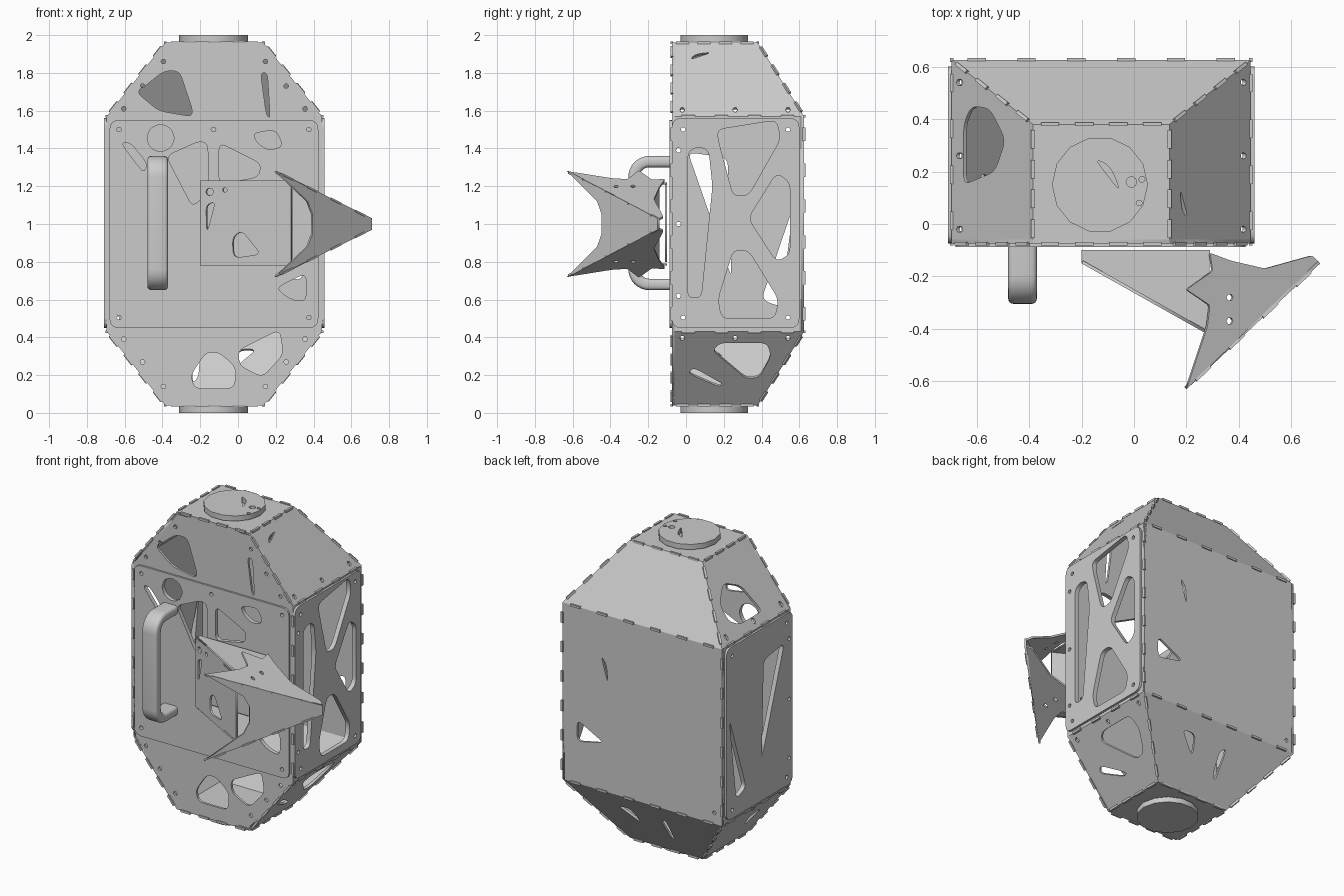
import bpy, bmesh, math
from mathutils import Vector, Matrix

if "Cube" in bpy.data.objects:
    bpy.data.objects.remove(bpy.data.objects["Cube"])

CX, FY, BY, T = -0.125, -0.075, 0.625, 0.015
V = Vector


def wide(sx, y, sz):
    return V((CX + sx * 0.57, y, 1 + sz * 0.57))


def narrow(sx, y, sz):
    return V((CX + sx * 0.26, y, 1 + sz * 0.96))


def rounded(pts, r):
    # replace every corner by a short curve
    if r <= 0:
        return [V(p) for p in pts]
    out, n = [], len(pts)
    for i in range(n):
        a, b, c = V(pts[i - 1]), V(pts[i]), V(pts[(i + 1) % n])
        p = b + (a - b).normalized() * min(r, (a - b).length * 0.4)
        q = b + (c - b).normalized() * min(r, (c - b).length * 0.4)
        for k in range(5):
            t = k / 4
            out.append(p * (1 - t) ** 2 + b * 2 * t * (1 - t) + q * t * t)
    return out


def disc(x, y, r=0.013, n=6):
    return [(x + r * math.cos(2 * math.pi * i / n), y + r * math.sin(2 * math.pi * i / n)) for i in range(n)]


def lift(p, drop, o, n):
    # put a 2D point from one of the views back on a plane
    c = list(p)
    c.insert(drop, 0.0)
    c = V(c)
    c[drop] = n.dot(o - c) / n[drop]
    return c


def plate(name, pts, drop=1, holes=(), bolts=(), r=0.0, t=T, centre=(CX, 0.2, 1)):
    # flat sheet with cut-outs, thickness going towards the centre
    pts = [V(p) for p in pts]
    u = (pts[1] - pts[0]).normalized()
    n = u.cross(pts[2] - pts[0]).normalized()
    if n.dot(V(centre) - pts[0]) > 0:
        n.negate()
    m = Matrix((u, n.cross(u), n)).transposed().to_4x4()
    m.translation = pts[0]
    inv = m.inverted()
    loops = [rounded(pts, r)]
    loops += [rounded([lift(p, drop, pts[0], n) for p in h], 0.04) for h in holes]
    loops += [[lift(p, drop, pts[0], n) for p in disc(*b)] for b in bolts]
    cu = bpy.data.curves.new(name, 'CURVE')
    cu.dimensions, cu.fill_mode, cu.extrude = '2D', 'BOTH', t / 2
    for lp in loops:
        s = cu.splines.new('POLY')
        s.points.add(len(lp) - 1)
        for sp, p in zip(s.points, lp):
            q = inv @ p
            sp.co = (q.x, q.y, 0, 1)
        s.use_cyclic_u = True
    tmp = bpy.data.objects.new(name + "_outline", cu)
    me = bpy.data.meshes.new_from_object(tmp)
    bpy.data.objects.remove(tmp)
    me.transform(m @ Matrix.Translation((0, 0, -t / 2)))
    ob = bpy.data.objects.new(name, me)
    bpy.context.collection.objects.link(ob)
    return ob


def tabs(name, edges, n, size=(0.07, 0.014, 0.014)):
    # finger joints along the seams
    bm = bmesh.new()
    for a, b in edges:
        a, b = V(a), V(b)
        rot = (b - a).to_track_quat('X', 'Z').to_matrix().to_4x4()
        for i in range(n):
            pos = a.lerp(b, (i + 0.5) / n)
            bmesh.ops.create_cube(bm, size=1, matrix=Matrix.Translation(pos) @ rot @ Matrix.Diagonal((*size, 1)))
    me = bpy.data.meshes.new(name)
    bm.to_mesh(me)
    bm.free()
    bpy.context.collection.objects.link(bpy.data.objects.new(name, me))


# front: octagonal sheet plus raised rounded panel
front_mid = [disc(-0.41, 1.455, 0.075, 8),
             [(0.08, 1.48), (0.2, 1.5), (0.24, 1.41), (0.16, 1.39), (0.1, 1.43)],
             [(-0.62, 1.43), (-0.57, 1.43), (-0.48, 1.32), (-0.5, 1.27)],
             [(-0.38, 1.36), (-0.2, 1.44), (-0.16, 1.42), (-0.16, 1.17), (-0.24, 1.09)],
             [(-0.1, 1.43), (0.12, 1.32), (0.11, 1.25), (-0.1, 1.21)],
             [(0.2, 0.66), (0.36, 0.74), (0.36, 0.59), (0.28, 0.6)]]
front_ends = [[(-0.39, 1.81), (-0.31, 1.81), (-0.24, 1.6), (-0.25, 1.57), (-0.42, 1.6), (-0.54, 1.7)],
              [(0.12, 1.8), (0.155, 1.8), (0.17, 1.56), (0.15, 1.58)],
              [(-0.25, 0.2), (-0.17, 0.32), (-0.1, 0.32), (-0.01, 0.24), (-0.02, 0.13), (-0.23, 0.13)],
              [(0.0, 0.33), (0.22, 0.44), (0.24, 0.31), (0.13, 0.19), (0.01, 0.25)]]
octagon = [wide(1, FY, -1), wide(1, FY, 1), narrow(1, FY, 1), narrow(-1, FY, 1),
           wide(-1, FY, 1), wide(-1, FY, -1), narrow(-1, FY, -1), narrow(1, FY, -1)]
corner_bolts = [(x, z) for x in (-0.63, 0.375) for z in (0.505, 1.5)] + [(-0.13, 1.5)]
end_bolts = [(CX + s * x, 1 + k * z) for s in (-1, 1) for k in (-1, 1) for x, z in ((0.27, 0.86), (0.38, 0.73), (0.48, 0.61))]
plate("front_sheet", octagon, 1, front_mid + front_ends, corner_bolts + end_bolts)
panel = [(-0.68, FY - 0.012, 0.45), (0.425, FY - 0.012, 0.45), (0.425, FY - 0.012, 1.55), (-0.68, FY - 0.012, 1.55)]
plate("front_panel", panel, 1, front_mid, corner_bolts, r=0.05, t=0.012)

# back sheet
plate("back_sheet", [wide(-1, BY, -1), wide(1, BY, -1), wide(1, BY, 1), wide(-1, BY, 1)], 1,
      [[(0.34, 0.84), (0.34, 0.7), (0.15, 0.74)], [(0.17, 1.3), (0.13, 1.25), (0.12, 1.13)]], [(-0.64, 0.5)])

# side walls, each with a raised rounded panel
side_holes = {
    1: [[(0.01, 1.38), (0.06, 1.41), (0.12, 1.39), (0.14, 1.2), (0.08, 0.61), (0.01, 0.61)],
        [(0.17, 1.5), (0.48, 1.55), (0.5, 1.45), (0.33, 1.15), (0.25, 1.15), (0.17, 1.45)],
        [(0.48, 1.27), (0.55, 1.22), (0.55, 0.84), (0.48, 0.8), (0.33, 1.03)],
        [(0.25, 0.86), (0.33, 0.86), (0.49, 0.6), (0.47, 0.5), (0.19, 0.5), (0.17, 0.6)]],
    -1: [[(0.01, 1.38), (0.22, 1.35), (0.24, 0.72)], [(0.57, 1.1), (0.4, 0.6), (0.5, 0.56)]]}
side_bolts = [(y, z) for y in (-0.015, 0.54) for z in (0.505, 1.5)] + [(-0.04, 0.62), (-0.04, 1.0), (-0.04, 1.39)]
for s, word in ((1, "right"), (-1, "left")):
    rect = [wide(s, FY, -1), wide(s, BY, -1), wide(s, BY, 1), wide(s, FY, 1)]
    plate(word + "_wall", rect, 0, side_holes[s], side_bolts)
    x = CX + s * 0.584
    plate(word + "_panel", [(x, FY, 0.45), (x, 0.6, 0.45), (x, 0.6, 1.56), (x, FY, 1.56)], 0,
          side_holes[s], side_bolts, r=0.05, t=0.014)

# sloping end sheets, caps and round covers
slope_holes = {
    (1, 1): (0, [[(0.02, 1.87), (0.05, 1.9), (0.14, 1.91)]]),
    (1, -1): (0, [[(0.14, 0.33), (0.18, 0.37), (0.43, 0.37), (0.45, 0.3), (0.39, 0.19), (0.32, 0.18)],
                  [(0.01, 0.21), (0.04, 0.24), (0.2, 0.15), (0.17, 0.14)]]),
    (-1, 1): (2, [[(-0.65, 0.38), (-0.62, 0.45), (-0.55, 0.44), (-0.49, 0.32), (-0.53, 0.2), (-0.65, 0.15)]]),
    (-1, -1): (0, [[(0.1, 0.33), (0.2, 0.3), (0.14, 0.2)]])}
for k, end in ((1, "top"), (-1, "bottom")):
    for s, word in ((1, "right"), (-1, "left")):
        drop, holes = slope_holes[(s, k)]
        zb = 1 + k * 0.605
        xb = CX + s * 0.54
        plate(f"{end}_{word}_slope", [wide(s, FY, k), wide(s, BY, k), narrow(s, 0.38, k), narrow(s, FY, k)],
              drop, holes, [(y, zb) if drop == 0 else (xb, y) for y in (-0.02, 0.26, 0.54)])
    back_holes = [] if k > 0 else [[(0.1, 0.33), (0.0, 0.33), (-0.03, 0.22)],
                                   [(-0.2, 0.3), (-0.24, 0.32), (-0.24, 0.15), (-0.21, 0.18)]]
    plate(end + "_back_slope", [wide(-1, BY, k), wide(1, BY, k), narrow(1, 0.38, k), narrow(-1, 0.38, k)], 1, back_holes)
    plate(end + "_cap", [narrow(-1, FY, k), narrow(1, FY, k), narrow(1, 0.38, k), narrow(-1, 0.38, k)], 2)
    slits = [] if k < 0 else [[(-0.15, 0.25), (-0.09, 0.22), (-0.05, 0.12)]]
    dots = [] if k < 0 else [(-0.01, 0.16, 0.02, 10), (0.02, 0.08, 0.012), (0.03, 0.17, 0.012)]
    plate(end + "_cover", [(x, y, 1 + k) for x, y in disc(-0.13, 0.15, 0.183, 14)], 2, slits, dots, t=0.034)

# seam tabs
long_seams, short_seams = [], []
for s in (1, -1):
    for y in (FY, BY):
        long_seams.append((wide(s, y, -1), wide(s, y, 1)))
    for k in (1, -1):
        short_seams += [(wide(s, FY, k), narrow(s, FY, k)), (wide(s, BY, k), narrow(s, 0.38, k)),
                        (wide(s, FY, k), wide(s, BY, k)), (narrow(s, FY, k), narrow(s, 0.38, k))]
for k in (1, -1):
    long_seams.append((wide(-1, BY, k), wide(1, BY, k)))
    short_seams += [(narrow(-1, y, k), narrow(1, y, k)) for y in (FY, 0.38)]
tabs("long_seam_tabs", long_seams, 6)
tabs("short_seam_tabs", short_seams, 4)

# handle: rounded bar swept along a U
path = [(FY - 0.005, 1.33)]
for cz, a0 in ((1.25, 90), (0.76, 180)):
    for i in range(9):
        a = math.radians(a0 + i * 11.25)
        path.append((-0.195 + 0.08 * math.cos(a), cz + 0.08 * math.sin(a)))
path.append((FY - 0.005, 0.68))
section = rounded([(-0.055, -0.03), (0.055, -0.03), (0.055, 0.03), (-0.055, 0.03)], 0.025)
bm = bmesh.new()
rings = []
for i, p in enumerate(path):
    a, b = V(path[max(i - 1, 0)]), V(path[min(i + 1, len(path) - 1)])
    d = (b - a).normalized()
    rings.append([bm.verts.new((-0.425 + c.x, p[0] - d.y * c.y, p[1] + d.x * c.y)) for c in section])
for r0, r1 in zip(rings, rings[1:]):
    for j in range(len(section)):
        i = j - 1
        bm.faces.new((r0[i], r0[j], r1[j], r1[i]))
bm.faces.new(rings[0])
bm.faces.new(rings[-1])
bmesh.ops.recalc_face_normals(bm, faces=bm.faces)
me = bpy.data.meshes.new("handle")
bm.to_mesh(me)
bm.free()
handle = bpy.data.objects.new("handle", me)
bpy.context.collection.objects.link(handle)
bpy.context.view_layer.objects.active = handle
handle.select_set(True)
bpy.ops.object.shade_smooth_by_angle(angle=math.radians(40))

# wedge bracket on the front
mid = (0.2, -0.2, 1)
plate("bracket_face", [(-0.2, -0.15, 0.78), (0.28, -0.42, 0.78), (0.28, -0.42, 1.23), (-0.2, -0.15, 1.23)], 1,
      [[(-0.17, 1.1), (-0.12, 1.12), (-0.165, 0.95)], [(-0.03, 0.93), (0.02, 0.965), (0.12, 0.84), (-0.025, 0.82)]],
      [(-0.15, 1.17, 0.02, 8), (-0.07, 1.18)], centre=mid, t=0.012)
plate("bracket_back", [(-0.2, -0.112, 0.8), (0.29, -0.112, 0.8), (0.29, -0.112, 1.21), (-0.2, -0.112, 1.21)], 1,
      centre=(0, 1, 1), t=0.012)
for k, word in ((1, "upper"), (-1, "lower")):
    z = 1 + k * 0.22
    plate("bracket_" + word, [(-0.2, -0.1, z), (-0.2, -0.15, z), (0.28, -0.42, z), (0.29, -0.1, z)], 2, centre=mid, t=0.012)

# star-shaped vane: notched outer sheet with two angled fins
plate("vane_face", [(0.2, -0.63, 1.28), (0.71, -0.15, 1.03), (0.71, -0.15, 0.97), (0.2, -0.63, 0.72),
                    (0.369, -0.471, 0.88), (0.395, -0.4465, 0.95), (0.395, -0.4465, 1.05), (0.369, -0.471, 1.12)],
      1, centre=mid, t=0.012)
fin = [(0.2, -0.63), (0.71, -0.15), (0.68, -0.12), (0.5, -0.17), (0.37, -0.14), (0.29, -0.11), (0.3, -0.18),
       (0.2, -0.25), (0.29, -0.31), (0.28, -0.39)]
for k, word in ((1, "upper"), (-1, "lower")):
    a, b, d = V((0.71, -0.15, 1 + k * 0.025)), V((0.2, -0.63, 1 + k * 0.28)), V((0.29, -0.11, 1 + k * 0.24))
    n = (b - a).cross(d - a)
    plate("vane_fin_" + word, [lift(p, 2, a, n) for p in fin], 2, bolts=[(0.365, -0.28), (0.365, -0.37)],
          r=0.012, centre=mid, t=0.012)
    tabs("vane_tabs_" + word, [(a, b)], 4, (0.08, 0.01, 0.01))
